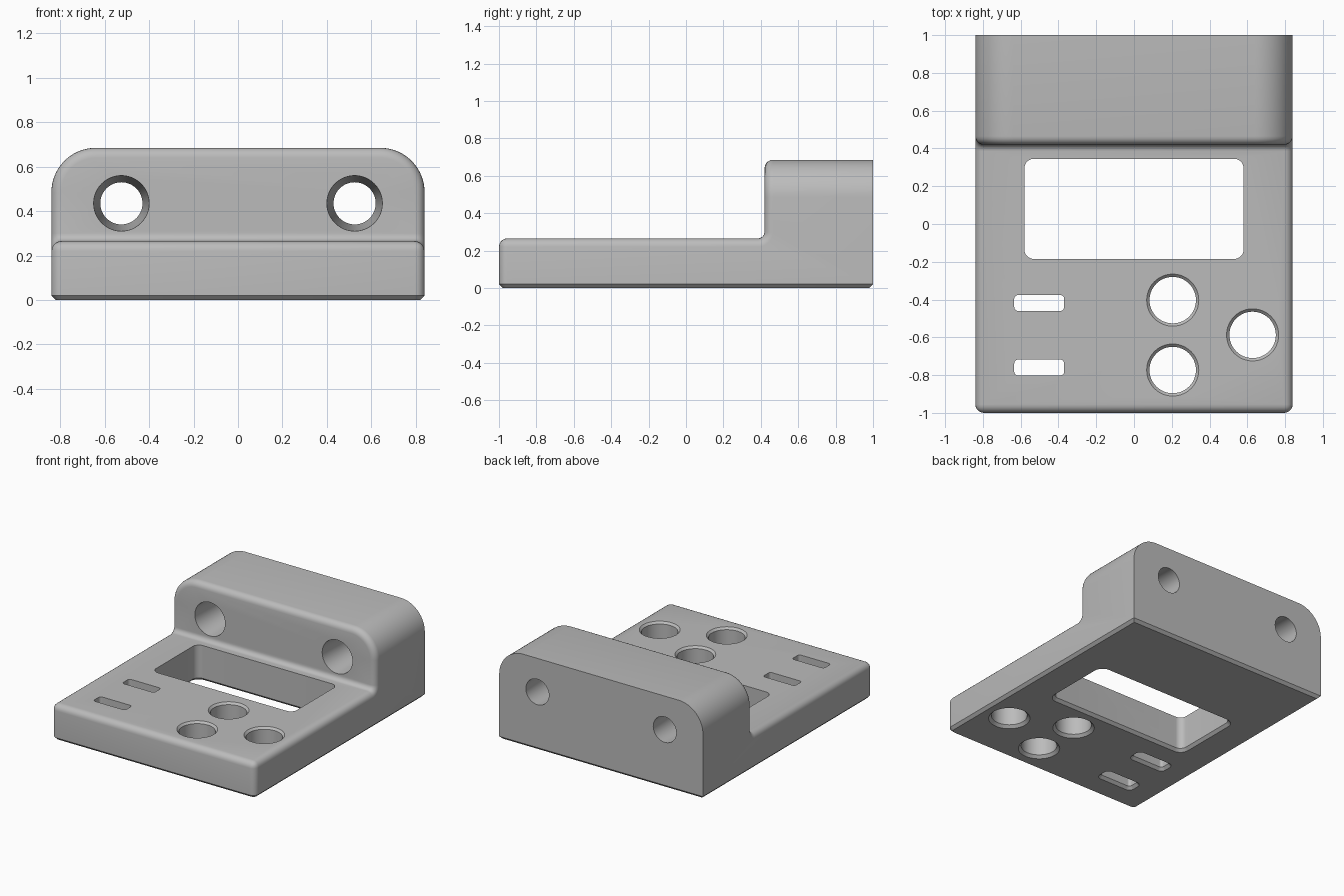
import bpy, bmesh
from math import sin, cos, pi
from mathutils import Matrix, Vector

cube = bpy.data.objects.get("Cube")
if cube:
    bpy.data.objects.remove(cube, do_unlink=True)

HALF_X, PLATE_Z, BLOCK_Z, BLOCK_Y = 0.84, 0.265, 0.685, 0.42
FILLET, ROUND, CORNER, CHAMFER = 0.035, 0.045, 0.2, 0.02

grey = bpy.data.materials.new("plain_grey")
grey.use_nodes = True
color = (0.5, 0.5, 0.5, 1)
grey.diffuse_color = color
grey.node_tree.nodes["Principled BSDF"].inputs["Base Color"].default_value = color


def make_object(name, bm):
    bmesh.ops.recalc_face_normals(bm, faces=bm.faces)
    mesh = bpy.data.meshes.new(name)
    bm.to_mesh(mesh)
    bm.free()
    obj = bpy.data.objects.new(name, mesh)
    bpy.context.collection.objects.link(obj)
    mesh.materials.append(grey)
    return obj


def bevel(bm, rule, size, segments):
    """Bevel every edge whose two end points satisfy the rule."""
    edges = [e for e in bm.edges if rule(e.verts[0].co, e.verts[1].co)]
    bmesh.ops.bevel(bm, geom=edges, offset=size, offset_type='OFFSET',
                    segments=segments, profile=0.5, affect='EDGES',
                    clamp_overlap=False)


def near(a, b):
    return abs(a - b) < 1e-4


def loft(bm, center, half_w, half_h, radius, levels, turn=Matrix()):
    """Closed rounded-rectangle prism; levels hold (height, outward growth)."""
    rings = []
    steps = 12
    for height, grow in levels:
        r = radius + grow
        ring = []
        for q, (sx, sy) in enumerate([(1, 1), (-1, 1), (-1, -1), (1, -1)]):
            # a round hole has coincident corner centres, so skip shared ends
            count = steps if half_w == radius else steps + 1
            for i in range(count):
                a = (q + i / steps) * pi / 2
                p = Vector((sx * (half_w - radius) + r * cos(a),
                            sy * (half_h - radius) + r * sin(a), height))
                ring.append(bm.verts.new(Vector(center) + turn @ p))
        rings.append(ring)
    n = len(rings[0])
    for low, high in zip(rings, rings[1:]):
        for i in range(n):
            j = (i + 1) % n
            bm.faces.new((low[i], low[j], high[j], high[i]))
    bm.faces.new(rings[0][::-1])
    bm.faces.new(rings[-1])


# Bracket body: stepped side profile with a filleted inner corner
profile = [(-1, 0), (1, 0), (1, BLOCK_Z), (BLOCK_Y, BLOCK_Z)]
for i in range(7):
    a = i / 6 * pi / 2
    profile.append((BLOCK_Y - FILLET + FILLET * cos(a),
                    PLATE_Z + FILLET - FILLET * sin(a)))
profile.append((-1, PLATE_Z))

bm = bmesh.new()
side = bm.faces.new([bm.verts.new((-HALF_X, y, z)) for y, z in profile])
new = bmesh.ops.extrude_face_region(bm, geom=[side])["geom"]
bmesh.ops.translate(bm, vec=(2 * HALF_X, 0, 0),
                    verts=[v for v in new if isinstance(v, bmesh.types.BMVert)])
bmesh.ops.recalc_face_normals(bm, faces=bm.faces)

# Large rounded shoulders of the rear block
bevel(bm, lambda a, b: near(a.z, BLOCK_Z) and near(b.z, BLOCK_Z)
      and near(a.x, b.x), CORNER, 16)


# Small rounding around the plate rim, its front corners and the block front
def soft_edge(a, b):
    if near(a.y, -1) and near(b.y, -1):
        return a.z + b.z > 0.01
    if max(a.y, b.y) > BLOCK_Y + 0.001 or min(a.z, b.z) < PLATE_Z - 0.001:
        return False
    on_side = near(a.x, b.x) and near(abs(a.x), HALF_X)
    on_arch = near(a.y, BLOCK_Y) and near(b.y, BLOCK_Y) and min(a.z, b.z) > 0.4
    return on_side or on_arch


bevel(bm, soft_edge, ROUND, 5)

# Chamfer round the underside
bevel(bm, lambda a, b: near(a.z, 0) and near(b.z, 0), CHAMFER, 1)
body = make_object("bracket_body", bm)

# Openings through the plate, flared at the underside
bm = bmesh.new()
under = [(-0.05, 0.07), (CHAMFER, 0)]
plain = under + [(0.4, 0)]
flared = under + [(PLATE_Z - 0.015, 0), (PLATE_Z + 0.005, 0.02)]
loft(bm, (0, 0.08, 0), 0.58, 0.265, 0.05, plain)
for y in (-0.418, -0.76):
    loft(bm, (-0.502, y, 0), 0.132, 0.042, 0.0201, [(-0.05, 0.07), (CHAMFER, 0), (0.4, 0)])
for x, y in ((0.205, -0.403), (0.205, -0.773), (0.628, -0.587)):
    loft(bm, (x, y, 0), 0.123, 0.123, 0.123, flared)

# Tapered screw holes through the rear block
depth = 1 - BLOCK_Y
taper = 0.03 / depth
for x in (-0.525, 0.525):
    loft(bm, (x, 1, 0.435), 0.095, 0.095, 0.095,
         [(-0.02, -0.02 * taper), (depth + 0.02, 0.03 + 0.02 * taper)],
         Matrix.Rotation(pi / 2, 4, 'X'))
cutter = make_object("opening_cutter", bm)
cutter.hide_render = True

cut = body.modifiers.new("openings", 'BOOLEAN')
cut.operation = 'DIFFERENCE'
cut.solver = 'EXACT'
cut.object = cutter
bpy.ops.object.select_all(action='DESELECT')
bpy.context.view_layer.objects.active = body
body.select_set(True)
bpy.ops.object.modifier_apply(modifier=cut.name)
bpy.data.objects.remove(cutter, do_unlink=True)
bpy.ops.object.shade_smooth_by_angle(angle=0.5)
